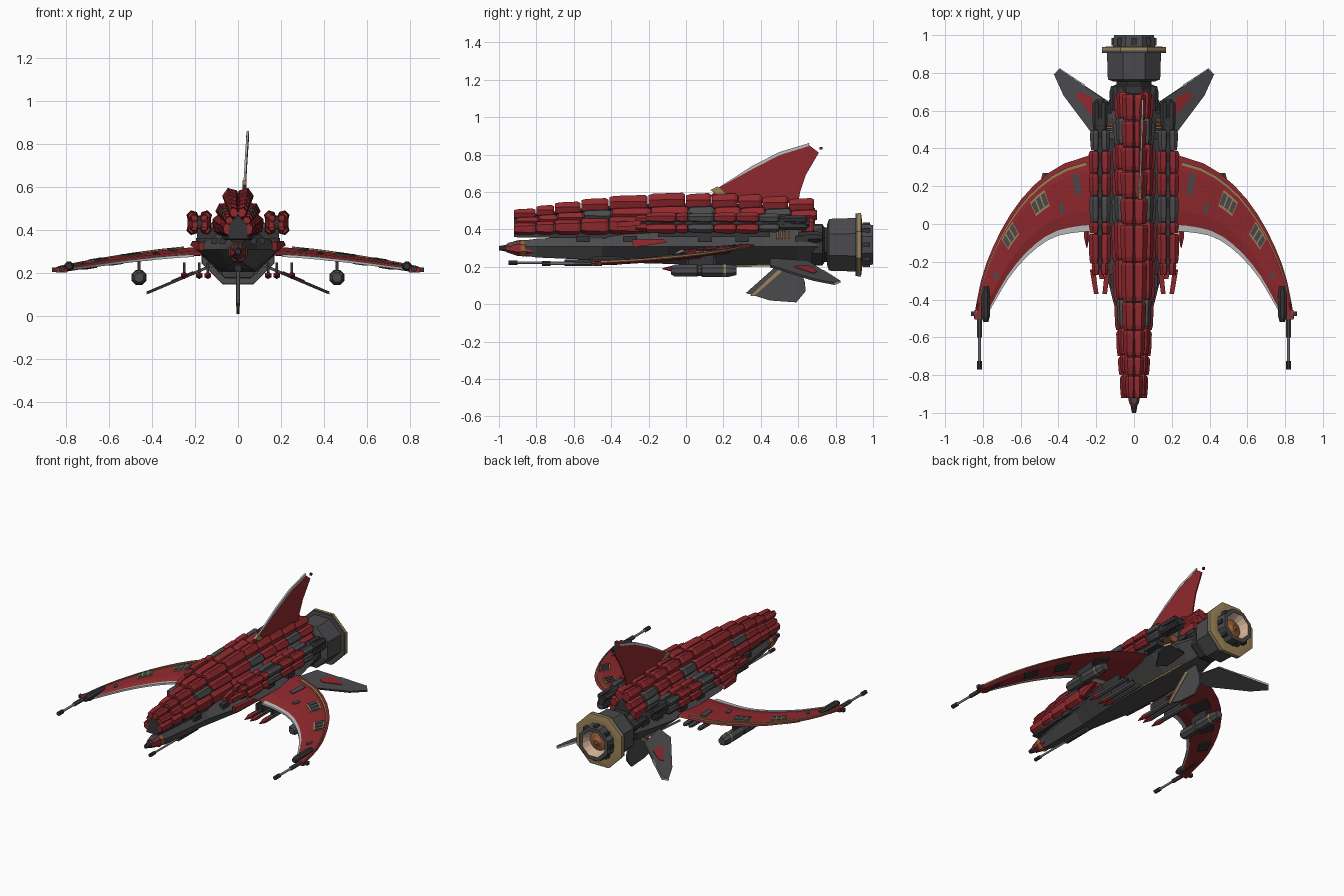
import bpy, bmesh, math
from mathutils import Vector as V

if "Cube" in bpy.data.objects:
    bpy.data.objects.remove(bpy.data.objects["Cube"])

PI = math.pi


def mat(name, c):
    m = bpy.data.materials.new(name)
    m.diffuse_color = (*c, 1)
    m.use_nodes = True
    m.node_tree.nodes["Principled BSDF"].inputs["Base Color"].default_value = m.diffuse_color
    return m


RED = mat("red_paint", (0.28, 0.022, 0.027))
DARK = mat("dark_metal", (0.07, 0.07, 0.075))
BLACK = mat("black_metal", (0.035, 0.035, 0.038))
PALE = mat("pale_edge", (0.5, 0.5, 0.5))
GOLD = mat("gold_trim", (0.33, 0.23, 0.1))
COPPER = mat("copper", (0.3, 0.11, 0.04))
CREAM = mat("nozzle_lining", (0.6, 0.42, 0.28))


def loft(name, rings, m, caps=True):
    """Skin a list of equal-length point rings."""
    bm = bmesh.new()
    rows = [[bm.verts.new(p) for p in r] for r in rings]
    n = len(rows[0])
    for a, b in zip(rows, rows[1:]):
        for i in range(n):
            j = (i + 1) % n
            bm.faces.new((a[i], a[j], b[j], b[i]))
    if caps:
        bm.faces.new(rows[0])
        bm.faces.new(rows[-1])
    bmesh.ops.recalc_face_normals(bm, faces=bm.faces)
    me = bpy.data.meshes.new(name)
    bm.to_mesh(me)
    bm.free()
    me.materials.append(m)
    ob = bpy.data.objects.new(name, me)
    bpy.context.collection.objects.link(ob)
    return ob


def lathe(name, prof, m, x=0, z=0, n=8, sx=1, sz=1, tilt=0, caps=True):
    """Rings of (radius, y) around an axis along y; optional squash and tilt."""
    rings = []
    for r, y in prof:
        ring = []
        for i in range(n):
            a = 2 * PI * i / n + PI / n
            u, w = r * sx * math.cos(a), r * sz * math.sin(a)
            ring.append((x + u * math.cos(tilt) - w * math.sin(tilt), y,
                         z + u * math.sin(tilt) + w * math.cos(tilt)))
        rings.append(ring)
    return loft(name, rings, m, caps)


def slab(name, pts, off, m):
    off = V(off)
    return loft(name, [[V(p) - off for p in pts], [V(p) + off for p in pts]], m)


def box(name, x, y, z, sx, sy, sz, m):
    return slab(name, [(x + a * sx / 2, y + b * sy / 2, z) for a, b in
                       ((-1, -1), (1, -1), (1, 1), (-1, 1))], (0, 0, sz / 2), m)


def lerp(table, y):
    for (a, u), (b, w) in zip(table, table[1:]):
        if y <= b:
            return u + (w - u) * (y - a) / (b - a)
    return table[-1][1]


# --- keel hull: six-sided loft, pointed nose to engine collar
hull = [(-.95, .025, .275, .33), (-.8, .055, .25, .35), (-.45, .10, .235, .37),
        (-.1, .19, .215, .385), (.4, .20, .205, .40), (.6, .15, .215, .42), (.72, .11, .23, .42)]
loft("hull", [[(-w, y, .31), (-w * .55, y, t), (w * .55, y, t), (w, y, .31), (w * .4, y, b), (-w * .4, y, b)]
              for y, w, b, t in hull], DARK)
lathe("nose_cone", [(.045, -.82), (.042, -.90), (.022, -.96)], RED, z=.30, n=6)
lathe("nose_tip", [(.02, -.96), (.012, -1.0)], BLACK, z=.30)
lathe("nose_ring", [(.044, -.885), (.048, -.875), (.048, -.865), (.044, -.855)], COPPER, z=.30)
for y0, y1, r in ((-.95, -.9, .012), (-.9, -.65, .007), (-.65, -.45, .018)):
    lathe("chin_gun", [(r, y0), (r, y1)], BLACK if r > .01 else PALE, z=.222)

# --- central armour: three mirrored rows of overlapping plates
size = [(-.92, .58), (-.7, .75), (-.4, .92), (-.1, 1), (.3, .98), (.69, .85)]
cuts = [-.92, -.80, -.70, -.56, -.41, -.2, 0, .14, .28, .41, .55, .69]
loft("armour_core", [[(s * x, y, .37 + s * z) for x, z in ((-.08, -.02), (-.07, .1), (0, .17), (.07, .1), (.08, -.02))]
                     for y, s in size], BLACK)
rows = [("crest_plate", .03, .178, .038, .046, .35, ()), ("shoulder_plate", .066, .122, .036, .034, .6, (3, 6, 9)),
        ("flank_plate", .078, .055, .04, .052, .1, (6, 9))]
for name, x, dz, rx, rz, tilt, darks in rows:
    for i, (y0, y1) in enumerate(zip(cuts, cuts[1:])):
        k = lerp(size, (y0 + y1) / 2)
        d = .015 if name == "shoulder_plate" else 0
        for s in (-1, 1):
            lathe(name, [(.82 * k, y0 + d), (1.0 * k, y0 + .025 + d), (1.12 * k, y1 - .02 + d), (.9 * k, y1 - .005 + d)],
                  DARK if i in darks else RED, s * x * k, .37 + dz * k, 6, rx, rz, -s * tilt)

# --- side pods: four petals of plates around a dark core
pod = [(-.27, -.2, .75, RED), (-.21, -.05, 1, RED), (-.05, .01, 1, RED), (.01, .15, .95, DARK),
       (.15, .27, 1, RED), (.27, .39, 1.02, RED), (.39, .5, .9, DARK), (.5, .65, .7, BLACK)]
for s in (-1, 1):
    cx, cz = s * .18, .435
    lathe("pod_core", [(.03, -.25), (.035, 0), (.035, .5), (.025, .66)], BLACK, cx, cz)
    box("pod_mount", s * .14, .15, .385, .10, .6, .05, BLACK)
    for y0, y1, k, m in pod:
        for q in range(4):
            a = PI / 4 + q * PI / 2
            lathe("pod_petal", [(.8 * k, y0), (1.02 * k, y0 + .03), (1.1 * k, y1 - .02), (.85 * k, y1 - .003)],
                  m, cx + .043 * k * math.cos(a), cz + .04 * k * math.sin(a), 6, .027, .026, a)

    # slender prongs in front of each side pod
    for x0, x1 in ((.155, .14), (.2, .22)):
        x0, x1 = x1, x0
        slab("pod_prong", [(s * (x0 - .014), -.24, .435), (s * (x0 + .014), -.24, .435),
                           (s * (x1 + .012), -.37, .425), (s * (x1 - .012), -.37, .425)], (0, 0, .014), RED)
    # slim missiles under the wing root
    for x in (.14, .18, .25):
        lathe("missile", [(.004, -.12), (.016, -.07), (.016, .2), (.01, .22)], DARK, s * x, .19, 6)
        lathe("missile_nose", [(.003, -.125), (.017, -.07), (.017, -.03)], RED, s * x, .19, 6)
        box("missile_rail", s * x, .08, .225, .012, .16, .05, BLACK)
    slab("cheek_plate", [(s * .17, -.29, .345), (s * .2, -.12, .35), (s * .21, -.1, .33), (s * .17, -.28, .305)],
         (.012, 0, 0), RED)

    # under-wing pod with pylon
    lathe("underwing_pod", [(.022, -.08), (.035, -.06), (.035, .06), (.03, .065), (.03, .08), (.036, .085),
                            (.036, .23), (.026, .27)], DARK, s * .46, .18)
    lathe("pod_band", [(.038, .2), (.038, .215)], GOLD, s * .46, .18)
    box("pod_pylon", s * .46, .08, .235, .014, .14, .06, BLACK)

# --- crescent wings
inner = [(.16, -.02), (.30, -.03), (.43, -.06), (.55, -.145), (.655, -.265), (.73, -.39), (.79, -.50)]
outer = [(.16, .38), (.37, .32), (.53, .205), (.655, .05), (.75, -.13), (.81, -.30), (.848, -.50)]


def spline(p, t):
    i = min(int(t), len(p) - 2)
    u = t - i
    a, b, c, d = (V(p[max(0, min(len(p) - 1, i + k))]) for k in (-1, 0, 1, 2))
    return .5 * (2 * b + (c - a) * u + (2 * a - 5 * b + 4 * c - d) * u * u + (3 * b - a - 3 * c + d) * u ** 3)


def wing_pt(s, t, f, dz=0):
    p = spline(inner, t).lerp(spline(outer, t), f)
    z = .302 - .09 * max(0, (p.x - .16) / .69) ** 1.4 + (f - .5) * .035 * (1 - t / 8)
    return V((s * p.x, p.y, z + dz))


def wing_strip(name, s, t0, t1, f0, f1, z0, z1, m, n):
    loft(name, [[wing_pt(s, t0 + (t1 - t0) * i / n, f, z) for f, z in ((f0, z0), (f0, z1), (f1, z1), (f1, z0))]
                for i in range(n + 1)], m)


for s in (-1, 1):
    loft("wing", [[wing_pt(s, i / 2, f, z) for f, z in
                   ((0, 0), (.25, .011), (.8, .011), (1, 0), (.8, -.011), (.25, -.011))] for i in range(13)], RED)
    wing_strip("wing_leading_edge", s, .4, 6, -.04, .05, -.006, .006, PALE, 12)
    wing_strip("wing_gold_line", s, .5, 5.8, .88, .925, 0, .014, GOLD, 12)
    for t0, t1, f0, f1 in ((1.75, 2.3, .5, .8), (3.05, 3.6, .5, .85)):
        wing_strip("panel_frame", s, t0, t1, f0, f1, .005, .015, GOLD, 2)
        for k in range(3):
            w = (t1 - t0) / 3
            wing_strip("panel_slat", s, t0 + w * (k + .12), t0 + w * (k + .88), f0 + .04, f1 - .04, .005, .019, DARK, 1)
    for t0, f0, f1 in ((.7, .5, .8), (1.3, .3, .45), (4.4, .3, .55)):
        wing_strip("wing_vent", s, t0, t0 + .15, f0, f1, .005, .016, DARK, 1)
    for t0 in (1.2, 2.5, 3.6):
        wing_strip("wing_underside_plate", s, t0, t0 + .5, .4, .8, -.018, -.005, BLACK, 2)

    # wing-tip cannon
    g = s * .818
    lathe("cannon_body", [(.014, -.52), (.024, -.49), (.024, -.38), (.018, -.33)], BLACK, s * .785, .232)
    lathe("cannon_sleeve", [(.014, -.60), (.014, -.48)], DARK, g, .218)
    lathe("cannon_barrel", [(.008, -.73), (.008, -.59)], PALE, g, .218)
    lathe("cannon_muzzle", [(.014, -.77), (.014, -.725)], BLACK, g, .218)
    box("tip_block", s * .82, -.48, .217, .05, .05, .026, RED)
    box("tip_stud", s * .853, -.475, .217, .022, .022, .022, BLACK)

    # swept rear stabiliser, drooping outward
    def droop(x, y, dz=0):
        return (s * x, y, .245 - .135 * max(0, (x - .1) / .32) + dz)
    slab("rear_stabiliser", [droop(*p) for p in ((.11, .45), (.2, .45), (.25, .52), (.37, .68), (.42, .79), (.39, .82),
                                                (.26, .73), (.14, .65))], (s * .003, 0, .006), DARK)
    slab("stabiliser_patch", [droop(*p, .008) for p in ((.21, .59), (.23, .58), (.31, .68), (.29, .70), (.22, .67))],
         (0, 0, .003), RED)
    slab("stabiliser_edge", [droop(*p) for p in ((.42, .79), (.425, .79), (.395, .825), (.26, .737), (.26, .728), (.39, .815))],
         (0, 0, .006), PALE)

    # hull side details
    for i, y in enumerate((-.55, -.3, .1, .3, .62)):
        box("hull_greeble", s * (.07, .11, .17, .18, .12)[i], y, .35, .03, .07, .03, BLACK)
    for k in range(4):
        box("copper_vent", s * .14, .49 + k * .02, .37, .05, .01, .045, COPPER)
    lathe("thruster", [(.028, .6), (.032, .7), (.024, .73)], BLACK, s * .1, .36)
    slab("belly_gold_strip", [(s * .09, .2, .202), (s * .1, .2, .202), (s * .08, .55, .21), (s * .07, .55, .21)],
         (0, 0, .005), GOLD)

# --- tall tail fin, slightly offset to one side
slab("tail_fin", [(.03, .13, .58), (.03, .17, .62), (.037, .36, .735), (.042, .5, .805), (.046, .655, .853), (.046, .71, .81),
                  (.038, .64, .69), (.032, .61, .6), (.03, .6, .54), (.03, .2, .54)], (.004, 0, 0), RED)
slab("tail_fin_edge", [(.03, .16, .615), (.037, .355, .74), (.042, .5, .814), (.046, .66, .862), (.046, .655, .845),
                       (.042, .5, .797), (.037, .36, .725)], (.005, 0, 0), PALE)
slab("tail_fin_trim", [(.03, .13, .61), (.03, .17, .63), (.03, .25, .555), (.03, .235, .55)], (.01, 0, 0), GOLD)
box("tail_light", .045, .722, .833, .014, .014, .014, BLACK)

# --- ventral fin with gold leading edge
slab("ventral_fin", [(0, .32, .06), (0, .5, .22), (0, .6, .22), (0, .635, .12), (0, .64, .07), (0, .59, .01), (0, .45, .02)],
     (.006, 0, 0), DARK)
slab("ventral_fin_trim", [(0, .345, .045), (0, .365, .045), (0, .53, .19), (0, .51, .2)], (.01, 0, 0), GOLD)

# --- octagonal main engine
ez = .318
lathe("engine_collar", [(.10, .66), (.12, .69), (.12, .73), (.10, .74), (.10, .77)], BLACK, z=ez)
lathe("engine_drum", [(.12, .755), (.15, .765), (.155, .91)], DARK, z=ez)
lathe("engine_flange", [(.15, .905), (.182, .905), (.182, .918), (.12, .94)], DARK, z=ez)
lathe("engine_gold_rim", [(.15, .918), (.184, .918), (.184, .936), (.15, .94)], GOLD, z=ez)
lathe("engine_nozzle", [(.105, .93), (.12, .94), (.115, 1.0), (.09, 1.0)], DARK, z=ez, caps=False)
lathe("nozzle_lining", [(.092, 1.0), (.062, .945)], CREAM, z=ez, n=16, caps=False)
lathe("nozzle_core", [(.064, .945), (.03, .955), (.015, .97)], COPPER, z=ez, n=16)
for i in range(8):
    a = i * PI / 4
    box("nozzle_clamp", .106 * math.cos(a), .965, ez + .106 * math.sin(a), .025, .04, .025, BLACK)
